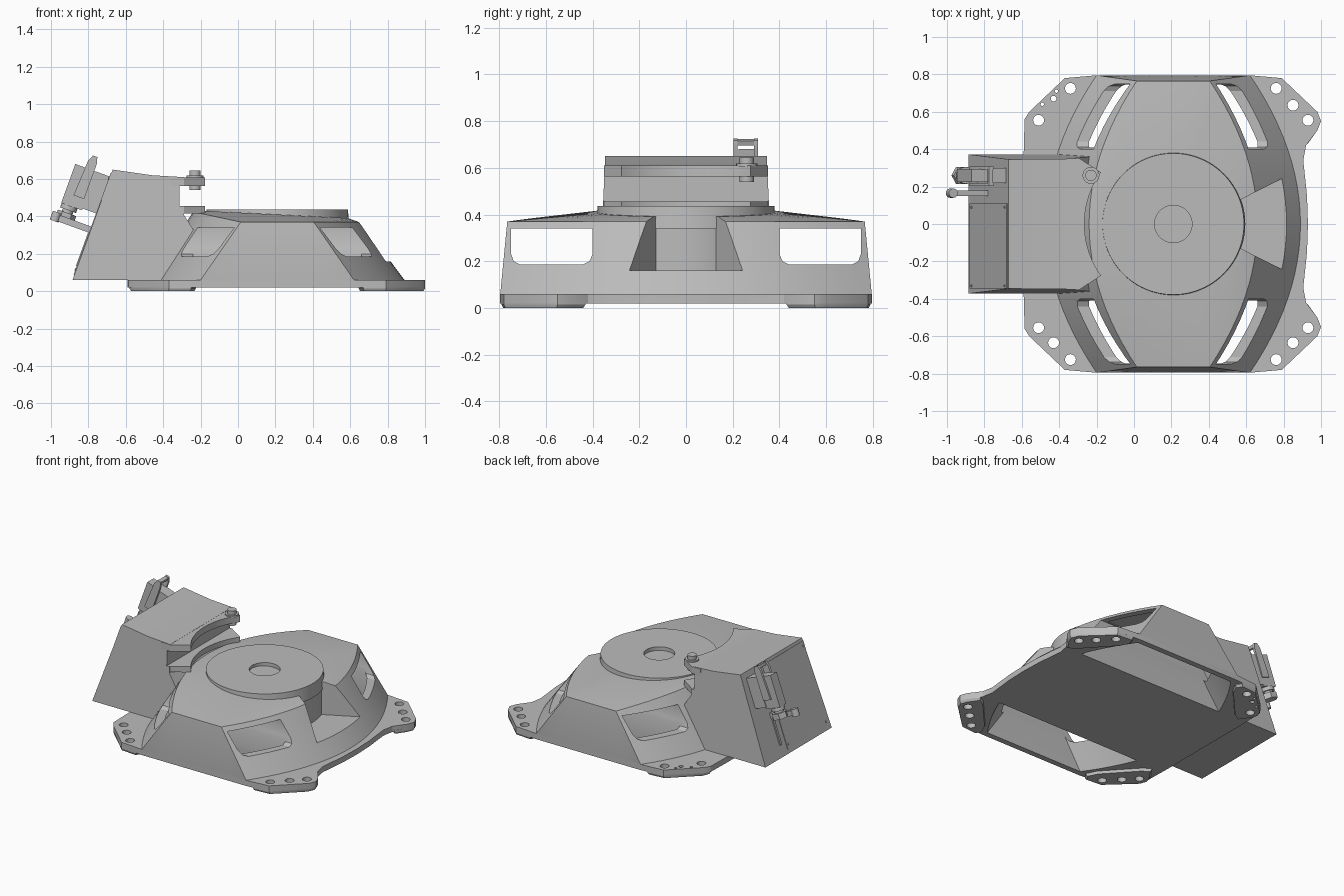
import bpy, bmesh, math
from mathutils import Matrix, Vector

if "Cube" in bpy.data.objects:
    bpy.data.objects.remove(bpy.data.objects["Cube"])

grey = bpy.data.materials.new("plain_grey")
grey.use_nodes = True
grey.diffuse_color = (0.5, 0.5, 0.5, 1)
grey.node_tree.nodes["Principled BSDF"].inputs["Base Color"].default_value = grey.diffuse_color
CX = 0.21  # axis of the round dome


def finish(name, bm, matrix=None):
    if matrix:
        bm.transform(matrix)
    bmesh.ops.recalc_face_normals(bm, faces=bm.faces)
    mesh = bpy.data.meshes.new(name)
    bm.to_mesh(mesh)
    bm.free()
    mesh.materials.append(grey)
    ob = bpy.data.objects.new(name, mesh)
    bpy.context.collection.objects.link(ob)
    return ob


def loft(name, loops, matrix=None):
    bm = bmesh.new()
    rings = [[bm.verts.new(p) for p in loop] for loop in loops]
    n = len(rings[0])
    for a, b in zip(rings, rings[1:]):
        for i in range(n):
            j = (i + 1) % n
            bm.faces.new((a[i], a[j], b[j], b[i]))
    bm.faces.new(rings[0])
    bm.faces.new(rings[-1])
    return finish(name, bm, matrix)


def prism(name, pts, z0, z1, matrix=None):
    return loft(name, [[(x, y, z) for x, y in pts] for z in (z0, z1)], matrix)


def block(name, lo, hi, matrix=None):
    (a, b, c), (d, e, f) = lo, hi
    return prism(name, [(a, b), (d, b), (d, e), (a, e)], c, f, matrix)


def disc(name, x, y, r, z0, z1, sides=32, top_r=None, matrix=None):
    def ring(rad, z):
        return [(x + rad * math.cos(math.tau * i / sides), y + rad * math.sin(math.tau * i / sides), z)
                for i in range(sides)]
    return loft(name, [ring(r, z0), ring(top_r or r, z1)], matrix)


def activate(ob):
    bpy.ops.object.select_all(action='DESELECT')
    bpy.context.view_layer.objects.active = ob
    ob.select_set(True)


def cut(ob, cutters, op='DIFFERENCE'):
    activate(ob)
    for c in cutters:
        m = ob.modifiers.new("cut", 'BOOLEAN')
        m.operation, m.object, m.solver = op, c, 'EXACT'
        bpy.ops.object.modifier_apply(modifier=m.name)
        bpy.data.objects.remove(c)


def mirror_y(pts):
    return pts + [(x, -y) for x, y in reversed(pts) if y > 0]


def mirror_x(pts):
    return [(2 * CX - x, y) for x, y in pts]


# Dome cross-section: bowed ends, flat front and back
def outline(z, half_y, half_x, sag, left_rise=0.0, n=24, flat=6):
    ts = [2 * i / n - 1 for i in range(n + 1)]
    end = half_x - sag
    pts = [(CX + half_x - sag * t * t, t * half_y, z) for t in ts]
    pts += [(CX + end * (1 - 2 * i / flat), half_y, z) for i in range(1, flat)]
    pts += [(CX - half_x + sag * t * t, -t * half_y, z + left_rise * (1 - t * t)) for t in ts]
    pts += [(CX - end * (1 - 2 * i / flat), -half_y, z) for i in range(1, flat)]
    return pts


def shoulder(loop, r=0.4):
    ring = []
    for x, y, z in loop:
        a = math.atan2(y, x - CX)
        px = CX + r * math.cos(a)
        ring.append((px, r * math.sin(a), 0.43 - 0.05 * (px + 0.19)))
    return ring


rim = outline(0.37, 0.765, 0.45, 0.255, 0.055)
dome = loft("dome", [outline(0.02, 0.79, 0.68, 0.27), outline(0.06, 0.795, 0.68, 0.27), rim, shoulder(rim)])

# Base flange with four lugs
flange = prism("base_flange", mirror_y([
    (0.93, 0), (0.925, 0.15), (0.905, 0.34), (0.92, 0.42), (0.98, 0.5), (1, 0.55), (0.98, 0.6),
    (0.79, 0.78), (0.62, 0.795), (-0.2, 0.795), (-0.37, 0.78), (-0.56, 0.6), (-0.585, 0.56),
    (-0.59, 0.37), (-0.59, 0)]), 0.02, 0.06)

# Hollow side channels below the dome, open at the bottom
for ob in (dome, flange):
    for s in (-1, 1):
        cavity = loft("cavity", [outline(-0.1, 0.76, 0.74, 0.27), outline(0.345, 0.74, 0.43, 0.255)])
        cut(cavity, [block("keep", (-1, min(s * .41, s), -.2), (1.4, max(s * .41, s), .5))], 'INTERSECT')
        cut(ob, [cavity])

# Side windows, rounded at the lower corners
axis_x = Matrix(((0, 0, 1, 0), (1, 0, 0, 0), (0, 1, 0, 0), (0, 0, 0, 1)))
for s in (-1, 1):
    w = [(0.4, 0.34), (0.4, 0.23), (0.413, 0.2), (0.44, 0.186),
         (0.71, 0.186), (0.737, 0.2), (0.748, 0.23), (0.748, 0.34)]
    cut(dome, [prism("window_cut", [(s * y, z) for y, z in w], -1, 1.5, axis_x)])

# Raised round cap with shallow centre recess
cap = disc("round_cap", CX, 0, 0.385, 0.34, 0.436, 96, 0.378)
cut(cap, [disc("recess_cut", CX, 0, 0.1, 0.41, 0.6, 48)])

# Wedge pocket in the dome end
wedge = [(0.56, 0.125), (1.1, 0.4), (1.1, -0.4), (0.56, -0.125)]
cut(dome, [prism("pocket_cut", wedge, 0.16, 0.7)])
disc("pocket_back_wall", CX, 0, 0.378, 0.15, 0.35, 96)

# Foot pads under the lugs, with bolt holes through both
pad_shape = [(1, 0.55), (0.98, 0.6), (0.79, 0.78), (0.67, 0.79), (0.645, 0.75),
             (0.68, 0.68), (0.88, 0.46), (0.93, 0.43), (0.98, 0.5)]
hole_spots = [(0.76, 0.725, 0.029), (0.85, 0.635, 0.029), (0.93, 0.555, 0.029)]
small_spots = [hole_spots[0], hole_spots[2], (0.835, 0.71, 0.009), (0.85, 0.67, 0.015), (0.91, 0.64, 0.009)]
for sx in (1, -1):
    for sy in (1, -1):
        def place(x, y):
            return (x if sx > 0 else 2 * CX - x, y * sy)
        side = ("right" if sx < 0 else "left") + ("_back" if sy > 0 else "_front")
        pad = loft("foot_pad_" + side, [
            [(*place(0.82 + (x - 0.82) * k, 0.63 + (y - 0.63) * k), z) for x, y in pad_shape]
            for k, z in ((0.95, 0), (1, 0.015), (1, 0.03))])
        for x, y, r in (small_spots if sx < 0 < sy else hole_spots):
            for ob in (pad, flange):
                cut(ob, [disc("hole_cut", *place(x, y), r, -0.1, 0.1, 24)])

# Slanted housing at the side, slightly narrower at the top
profile = [(-0.885, 0.06), (-0.67, 0.65), (-0.46, 0.62), (-0.29, 0.61), (-0.29, 0.455),
           (-0.29, 0.41), (-0.22, 0.3), (-0.22, 0.06)]
housing = loft("housing", [[(x, s * (0.375 - 0.045 * z), z) for x, z in profile] for s in (-1, 1)])
cut(housing, [block("gap_cut", (-0.312, -0.5, 0.455), (0, 0.5, 0.562))])

# Two forked plates of the housing, hollowed to follow the round cap
arc = [(CX - 0.475 * math.cos(a), 0.475 * math.sin(a)) for a in [i * 0.62 / 12 for i in range(13)]]
fork = mirror_y(arc + [(-0.29, 0.35), (-0.36, 0.35)])
prism("upper_fork", fork, 0.562, 0.609)
prism("lower_fork", fork, 0.415, 0.455)
disc("hinge_bolt", -0.23, 0.26, 0.03, 0.54, 0.645, 24)
disc("hinge_bolt_washer", -0.23, 0.26, 0.045, 0.605, 0.618, 24)

# Frame on the slanted face: x outward, y reversed, z up the slope
n, t = Vector((-0.94, 0, 0.342)), Vector((0.342, 0, 0.94))
slope = Matrix.Translation((-0.67, 0, 0.65)) @ Matrix((n, (0, -1, 0), t)).transposed().to_4x4()
block("cover_plate", (-0.01, -0.11, -0.6), (0.004, 0.345, -0.02), slope)
for y in (-0.09, 0.33):
    for z in (-0.57, -0.05):
        disc("cover_screw", z, y, 0.007, 0, 0.008, 12,
             matrix=slope @ Matrix(((0, 0, 1, 0), (0, 1, 0, 0), (1, 0, 0, 0), (0, 0, 0, 1))))

# Clasp: body, lever loop, threaded bolt with nut, and small side arm
block("clasp_base", (-0.01, -0.3, -0.25), (0.09, -0.22, -0.04), slope)
block("clasp_body", (0.08, -0.295, -0.26), (0.198, -0.225, -0.04), slope)
for y in (0.212, 0.3):
    bar = [(0.09, -0.2), (0.15, -0.2), (0.14, 0.0), (0.125, 0.035), (0.1, 0.035), (0.09, 0)]
    loft("lever_side", [[(h, -y + d, s) for h, s in bar] for d in (-0.008, 0.008)], slope)
block("lever_grip", (0.1, -0.3, 0.012), (0.125, -0.212, 0.032), slope)
disc("clasp_bolt", 0.15, -0.26, 0.03, -0.34, -0.24, 20, matrix=slope)
disc("clasp_nut", 0.15, -0.26, 0.052, -0.34, -0.3, 6, matrix=slope)
disc("clasp_collar", 0.15, -0.26, 0.045, -0.285, -0.26, 20, matrix=slope)
block("side_arm", (-0.01, -0.18, -0.36), (0.2, -0.15, -0.325), slope)
disc("side_arm_tip", 0.2, -0.165, 0.025, -0.365, -0.315, 16, matrix=slope)
block("tension_rod", (-0.005, -0.175, -0.55), (0.009, -0.157, -0.34), slope)

# Smooth the curved faces, keep edges sharp
for ob in list(bpy.context.scene.objects):
    if ob.type == 'MESH' and ob.data.materials and ob.data.materials[0] == grey:
        activate(ob)
        bpy.ops.object.shade_smooth_by_angle(angle=math.radians(25))
